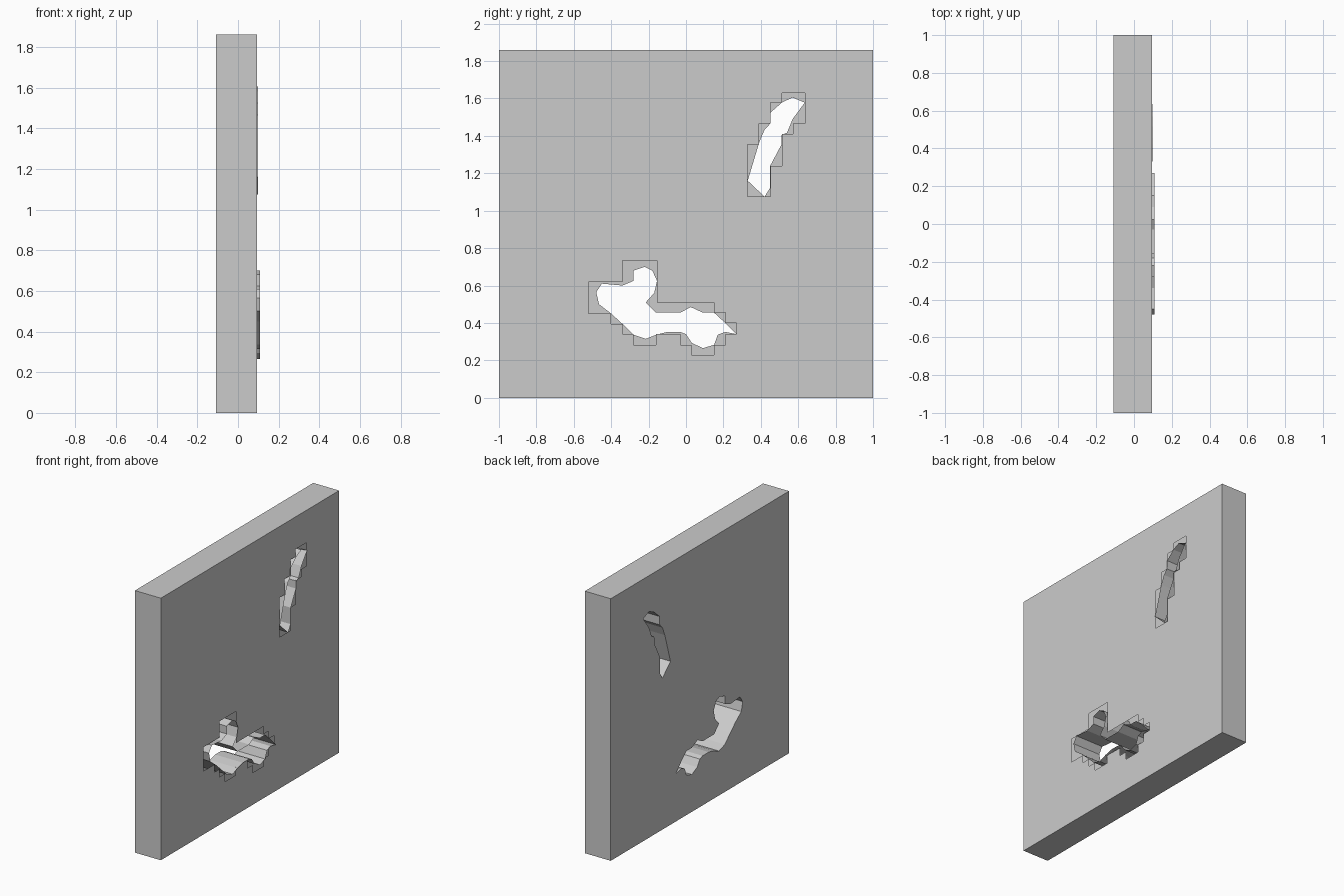
import bpy, bmesh
from mathutils import Vector
from mathutils.geometry import tessellate_polygon

if "Cube" in bpy.data.objects:
    bpy.data.objects.remove(bpy.data.objects["Cube"])

BACK, FRONT, HEIGHT = -0.109, 0.094, 1.86


def stepped(start, moves):
    """Right-angled outline: moves alternate between new y and new z."""
    pts = [tuple(start)]
    y, z = start
    for i, v in enumerate(moves):
        y, z = (v, z) if i % 2 == 0 else (y, v)
        pts.append((y, z))
    return pts


def make_object(name, bm):
    mesh = bpy.data.meshes.new(name)
    bm.to_mesh(mesh)
    bm.free()
    obj = bpy.data.objects.new(name, mesh)
    bpy.context.collection.objects.link(obj)
    return obj


def panel(bm, x, loops, facing):
    """Flat panel at x: first loop is the outline, the others are openings."""
    loops3 = [[Vector((x, y, z)) for y, z in loop] for loop in loops]
    verts = [bm.verts.new(p) for loop in loops3 for p in loop]
    flat = [[Vector((p.y, p.z, 0)) for p in loop] for loop in loops3]
    for tri in tessellate_polygon(flat):
        f = bm.faces.new([verts[i] for i in tri])
        f.normal_update()
        if f.normal.x * facing < 0:
            f.normal_flip()


def band(bm, loop, x0, x1):
    """Walls joining a closed outline at x0 to the same outline at x1."""
    a = [bm.verts.new((x0, y, z)) for y, z in loop]
    b = [bm.verts.new((x1, y, z)) for y, z in loop]
    n = len(loop)
    for i in range(n):
        j = (i + 1) % n
        bm.faces.new((a[i], a[j], b[j], b[i]))


# Ragged breach outlines (y, z), clockwise seen from +x
lower_hole = [
    (-.28, .68), (-.22, .70), (-.18, .68), (-.155, .625), (-.17, .56),
    (-.215, .51), (-.16, .455), (-.03, .455), (.025, .485), (.09, .455),
    (.15, .455), (.21, .40), (.27, .34), (.21, .352), (.17, .337),
    (.15, .283), (.09, .265), (.03, .294), (0, .34), (-.03, .352),
    (-.10, .352), (-.16, .337), (-.215, .315), (-.28, .337), (-.34, .395),
    (-.40, .45), (-.465, .50), (-.48, .565), (-.45, .61), (-.34, .60),
    (-.28, .625)]
upper_hole = [
    (.515, 1.58), (.57, 1.605), (.635, 1.578), (.57, 1.49), (.54, 1.417),
    (.512, 1.406), (.51, 1.353), (.45, 1.24), (.45, 1.123), (.42, 1.075),
    (.33, 1.16), (.393, 1.37), (.42, 1.433), (.45, 1.465), (.452, 1.525)]

# Stepped cut-outs in the front panel around each breach
lower_cut = stepped((-.52, .62), [
    -.34, .735, -.155, .51, .15, .455, .21, .40, .27, .34, .21, .283, .15,
    .228, .03, .283, -.03, .34, -.16, .283, -.28, .34, -.34, .395, -.40,
    .45, -.52])
upper_cut = stepped((.513, 1.63), [
    .635, 1.465, .572, 1.41, .513, 1.24, .452, 1.075, .33, 1.355, .39,
    1.465, .452, 1.578, .513])

# Wall shell: outer sides, front panel, back panel
outline = [(-1, 0), (1, 0), (1, HEIGHT), (-1, HEIGHT)]
bm = bmesh.new()
panel(bm, FRONT, [outline, lower_cut, upper_cut], 1)
panel(bm, BACK, [outline, lower_hole, upper_hole], -1)
band(bm, outline, FRONT, BACK)
for f in bm.faces:
    f.normal_update()
    c = f.calc_center_median()
    out = Vector((0, c.y, c.z - HEIGHT / 2))
    if abs(f.normal.x) < 0.5 and f.normal.dot(out) < 0:
        f.normal_flip()
bmesh.ops.remove_doubles(bm, verts=bm.verts, dist=0.0005)
bmesh.ops.dissolve_limit(bm, angle_limit=0.01, verts=bm.verts, edges=bm.edges)
make_object("wall", bm)

# Breach linings, standing slightly proud of the front panel
for name, hole, lip in (("lower_breach", lower_hole, 0.109),
                        ("upper_breach", upper_hole, 0.099)):
    bm = bmesh.new()
    band(bm, hole, BACK, lip)
    # normals face into the opening (outline runs clockwise)
    for f in bm.faces:
        f.normal_update()
        e = f.verts[1].co - f.verts[0].co
        inward = Vector((0, e.z, -e.y))
        if f.normal.dot(inward) < 0:
            f.normal_flip()
    make_object(name, bm)
